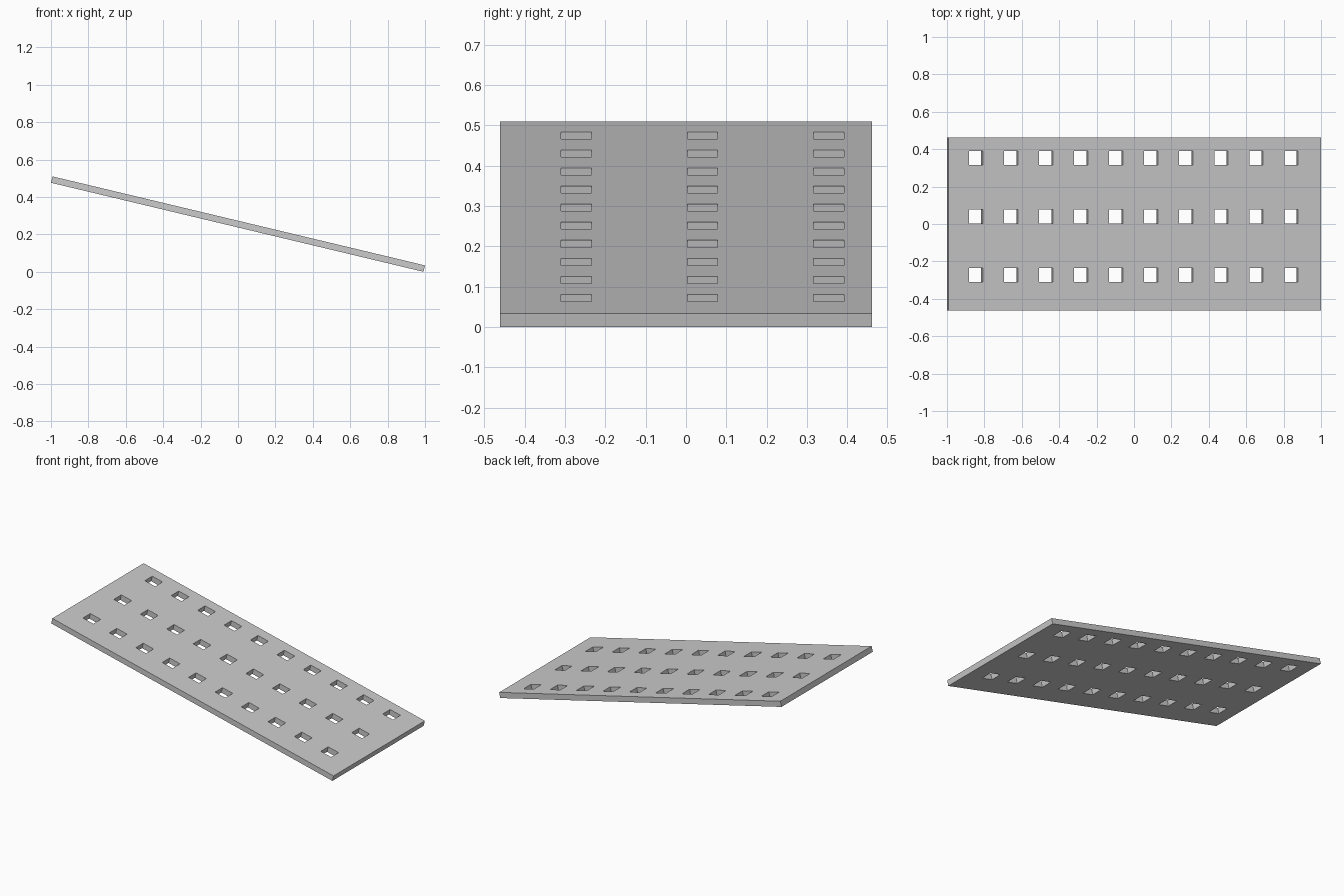
import bpy, bmesh, math
from mathutils import Matrix

if "Cube" in bpy.data.objects:
    bpy.data.objects.remove(bpy.data.objects["Cube"])

LENGTH, WIDTH, THICK = 2.048, 0.924, 0.035
ANGLE = math.atan2(0.476, 1.992)
HOLE = 0.075
COLUMNS = [-0.873 + 0.1925 * i for i in range(10)]
ROWS = [-0.272, 0.041, 0.354]


def cuts(centres, half):
    """Grid lines: both ends plus the two edges of every hole."""
    edges = [c + s * HOLE / 2 for c in centres for s in (-1, 1)]
    return [-half] + edges + [half]


# Sheet laid out as a grid, leaving the hole cells open
us, vs = cuts(COLUMNS, LENGTH / 2), cuts(ROWS, WIDTH / 2)
bm = bmesh.new()
grid = [[bm.verts.new((u, v, -THICK / 2)) for v in vs] for u in us]
for i in range(len(us) - 1):
    for j in range(len(vs) - 1):
        if i % 2 and j % 2:
            continue
        bm.faces.new((grid[i][j], grid[i + 1][j], grid[i + 1][j + 1], grid[i][j + 1]))

# Thickness
ext = bmesh.ops.extrude_face_region(bm, geom=bm.faces[:], use_keep_orig=True)
top = [g for g in ext["geom"] if isinstance(g, bmesh.types.BMVert)]
bmesh.ops.translate(bm, verts=top, vec=(0, 0, THICK))
bmesh.ops.recalc_face_normals(bm, faces=bm.faces[:])

# Slope down towards +x, resting on the ground
bm.transform(Matrix.Rotation(ANGLE, 4, 'Y'))
bm.transform(Matrix.Translation((0, 0, -min(v.co.z for v in bm.verts))))

mesh = bpy.data.meshes.new("perforated_ramp")
bm.to_mesh(mesh)
bm.free()
bpy.context.collection.objects.link(bpy.data.objects.new("perforated_ramp", mesh))
